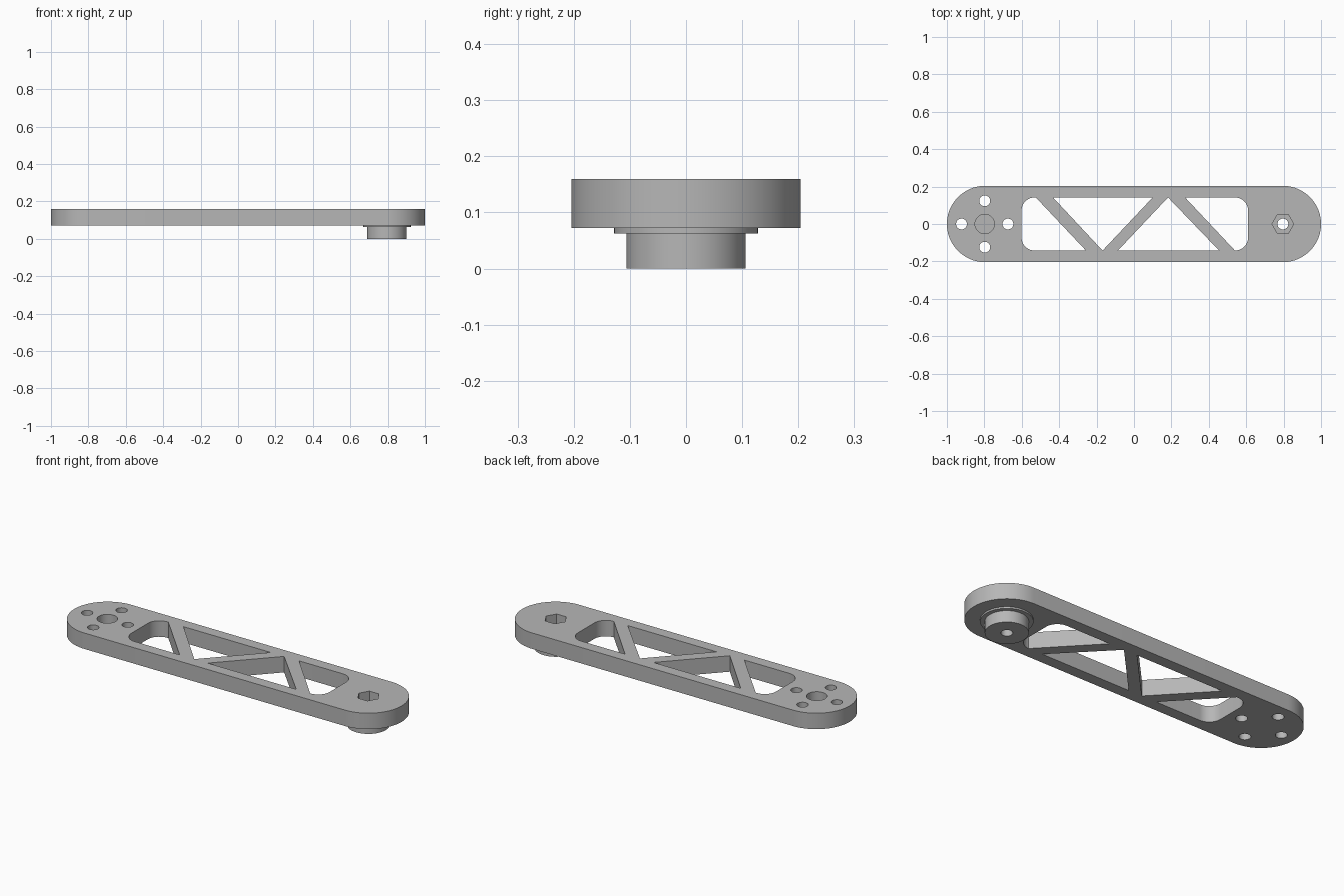
import bpy, bmesh, math

if "Cube" in bpy.data.objects:
    bpy.data.objects.remove(bpy.data.objects["Cube"])

Z0, Z1 = 0.072, 0.160      # underside and top of the arm
R, CX = 0.204, 0.796       # end radius and end centres
WY, WR = 0.142, 0.07       # window half height and corner radius

grey = bpy.data.materials.new("grey")
grey.diffuse_color = (0.47, 0.47, 0.47, 1)
grey.use_nodes = True
grey.node_tree.nodes["Principled BSDF"].inputs["Base Color"].default_value = grey.diffuse_color


def arc(cx, cy, r, a0, a1, n):
    return [(cx + r * math.cos(math.radians(a0 + (a1 - a0) * i / n)),
             cy + r * math.sin(math.radians(a0 + (a1 - a0) * i / n))) for i in range(n + 1)]


def circle(cx, cy, r, n=48):
    return arc(cx, cy, r, 0, 360, n)[:-1]


def prism(name, outline, z0, z1):
    """Extrude a counter-clockwise outline from z0 to z1."""
    bm = bmesh.new()
    base = bm.faces.new([bm.verts.new((x, y, z0)) for x, y in outline])
    top = bmesh.ops.extrude_face_region(bm, geom=[base])["geom"]
    bmesh.ops.translate(bm, vec=(0, 0, z1 - z0),
                        verts=[v for v in top if isinstance(v, bmesh.types.BMVert)])
    bmesh.ops.recalc_face_normals(bm, faces=bm.faces)
    mesh = bpy.data.meshes.new(name)
    bm.to_mesh(mesh)
    bm.free()
    mesh.materials.append(grey)
    ob = bpy.data.objects.new(name, mesh)
    bpy.context.collection.objects.link(ob)
    return ob


def activate(ob):
    bpy.ops.object.select_all(action='DESELECT')
    ob.select_set(True)
    bpy.context.view_layer.objects.active = ob


def cut(ob, outline, z0, z1):
    cutter = prism("cutter", outline, z0, z1)
    cutter.hide_render = True
    activate(ob)
    mod = ob.modifiers.new("cut", 'BOOLEAN')
    mod.operation, mod.solver, mod.object = 'DIFFERENCE', 'EXACT', cutter
    bpy.ops.object.modifier_apply(modifier=mod.name)
    bpy.data.objects.remove(cutter)


# Arm: long plate with round ends
arm = prism("arm", arc(CX, 0, R, -90, 90, 48) + arc(-CX, 0, R, 90, 270, 48), Z0, Z1)

# Truss windows between the diagonal struts
left_window = ([(-0.257, -WY), (-0.525, WY)] + arc(-0.601 + WR, WY - WR, WR, 90, 180, 12)
               + arc(-0.601 + WR, WR - WY, WR, 180, 270, 12))
right_window = ([(0.273, WY)] + arc(0.61 - WR, WR - WY, WR, -90, 0, 12)
                + arc(0.61 - WR, WY - WR, WR, 0, 90, 12))
upper_window = [(-0.433, WY), (-0.168, -WY), (0.10, WY)]
lower_window = [(-0.086, -WY), (0.455, -WY), (0.182, WY)]
for window in (left_window, upper_window, lower_window, right_window):
    cut(arm, window, 0, 0.3)

# Four screw holes around a blind round pocket
for dx, dy in ((0.124, 0), (-0.124, 0), (0, 0.124), (0, -0.124)):
    cut(arm, circle(-0.798 + dx, dy, 0.029, 32), 0, 0.3)
cut(arm, circle(-0.798, 0, 0.052), Z1 - 0.06, 0.3)

# Hexagonal nut pocket
cut(arm, circle(CX, 0, 0.058, 6), Z1 - 0.06, 0.3)

# Flange and pivot boss below, with a bore through the whole stack
flange = prism("flange", circle(CX, 0, 0.128, 64), 0.063, Z0)
boss = prism("pivot_boss", circle(CX, 0, 0.106, 64), 0, 0.063)
for part in (arm, flange, boss):
    cut(part, circle(CX, 0, 0.029, 32), -0.1, 0.3)
    activate(part)
    bpy.ops.object.shade_smooth_by_angle(angle=math.radians(30))
